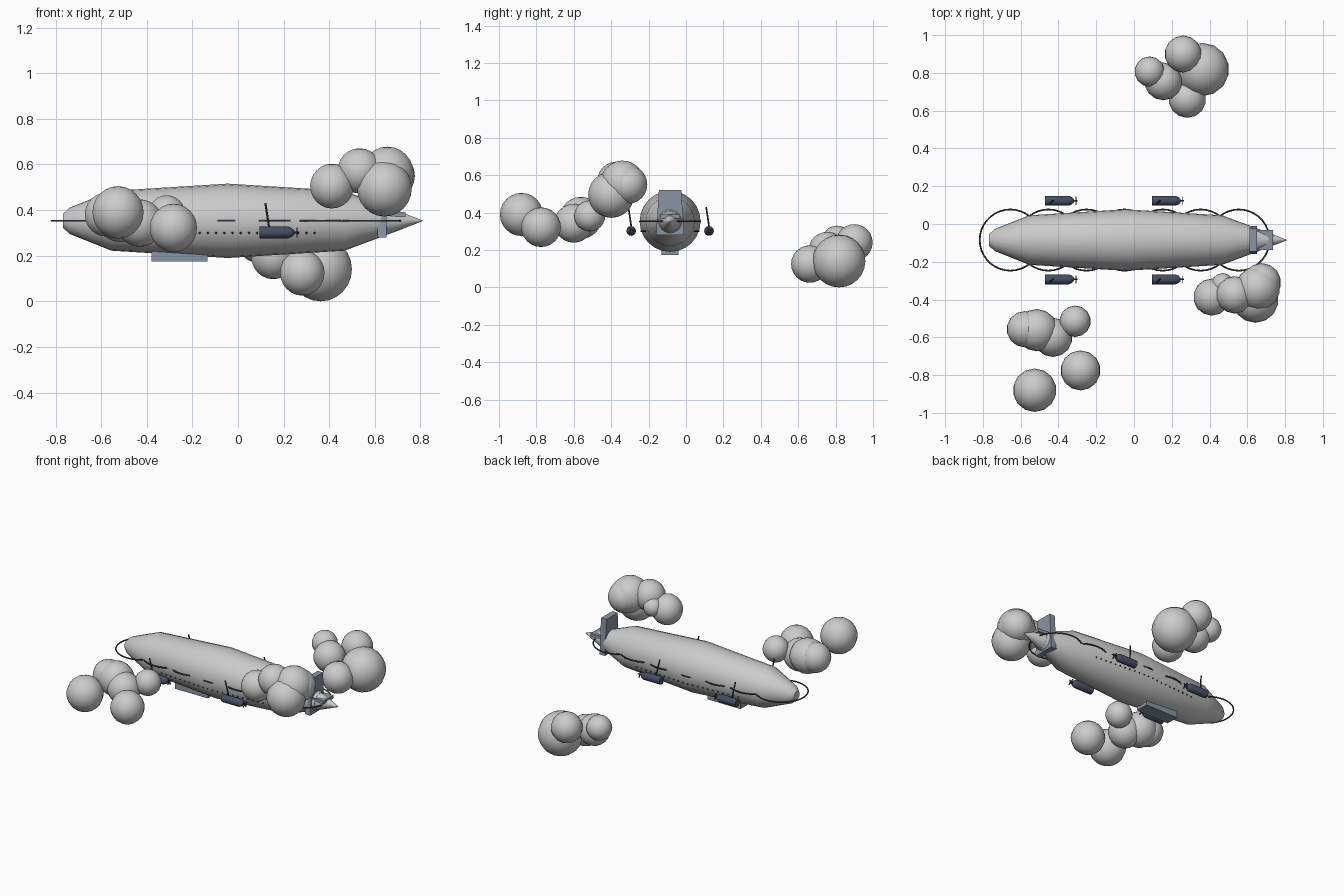
import bpy, math
from mathutils import Vector

if "Cube" in bpy.data.objects:
    bpy.data.objects.remove(bpy.data.objects["Cube"])

CY, CZ = -0.085, 0.353   # hull axis

def material(name, c):
    m = bpy.data.materials.new(name)
    m.diffuse_color = (*c, 1)
    m.use_nodes = True
    m.node_tree.nodes["Principled BSDF"].inputs["Base Color"].default_value = m.diffuse_color
    return m

NAVY = material("navy", (0.06, 0.08, 0.13))
SLATE = material("slate", (0.25, 0.30, 0.37))
DARK = material("dark", (0.05, 0.055, 0.065))

def finish(name, mat=None, smooth=False, angle=40):
    o = bpy.context.object
    o.name = name
    if mat:
        o.data.materials.append(mat)
    if smooth:
        bpy.ops.object.shade_smooth_by_angle(angle=math.radians(angle))
    return o

def lathe_x(name, profile, loc, n, mat=None, angle=40):
    """Revolve (x, radius) points around the x axis."""
    verts, faces = [], []
    for x, r in profile:
        for i in range(n):
            a = 2 * math.pi * i / n
            verts.append((x, r * math.cos(a), r * math.sin(a)))
    for j in range(len(profile) - 1):
        for i in range(n):
            k = (i + 1) % n
            faces.append((j * n + i, (j + 1) * n + i, (j + 1) * n + k, j * n + k))
    faces.append(tuple(range(n)))
    faces.append(tuple(reversed(range((len(profile) - 1) * n, len(profile) * n))))
    me = bpy.data.meshes.new(name)
    me.from_pydata(verts, [], faces)
    o = bpy.data.objects.new(name, me)
    bpy.context.collection.objects.link(o)
    o.location = loc
    bpy.ops.object.select_all(action='DESELECT')
    o.select_set(True)
    bpy.context.view_layer.objects.active = o
    return finish(name, mat, True, angle)

def box(name, loc, size, mat, top=1.0):
    bpy.ops.mesh.primitive_cube_add(size=1, location=loc)
    o = finish(name, mat)
    for v in o.data.vertices:
        k = top if v.co.z > 0 else 1
        v.co = Vector((v.co.x * size[0], v.co.y * size[1] * k, v.co.z * size[2]))
    return o

def rod(name, a, b, r, mat):
    a, b = Vector(a), Vector(b)
    d = b - a
    bpy.ops.mesh.primitive_cylinder_add(vertices=8, radius=r, depth=d.length, location=(a + b) / 2)
    o = finish(name, mat, True)
    o.rotation_euler = d.to_track_quat('Z', 'Y').to_euler()

# Hull and tail cone
lathe_x("hull", [(-0.768, 0.03), (-0.737, 0.058), (-0.555, 0.131), (-0.045, 0.163),
                 (0.467, 0.131), (0.67, 0.055)], (0, CY, CZ), 24)
lathe_x("tail_cone", [(0.64, 0.06), (0.68, 0.052), (0.81, 0.001)], (0, CY, CZ), 16)

# Flat hoops along the hull
for i in range(7):
    bpy.ops.mesh.primitive_torus_add(location=(-0.655 + i * 0.2017, CY, CZ), major_radius=0.162,
                                     minor_radius=0.0045, major_segments=36, minor_segments=6)
    finish(f"hoop_{i}", DARK, True, 80)

# Gondola and tail fins
box("gondola", (-0.256, CY, 0.212), (0.245, 0.09, 0.075), SLATE)
box("upright_fin", (0.632, CY, 0.40), (0.04, 0.15, 0.24), SLATE, top=0.8)
box("tail_plane", (0.685, CY, 0.38), (0.10, 0.105, 0.022), SLATE)

# Portholes on both sides
for s in (-1, 1):
    for i in range(22):
        x = -0.42 + i * 0.036
        r = 0.163 - 0.032 * abs(x + 0.045) / 0.51
        y = CY + s * math.sqrt(r * r - 0.053 ** 2)
        bpy.ops.mesh.primitive_uv_sphere_add(segments=8, ring_count=4, radius=0.005, location=(x, y, 0.30))
        finish(f"porthole_{i}", DARK)

# Engines with struts and propellers
for s in (-1, 1):
    for x in (-0.47, 0.095):
        y, z = CY + s * 0.208, 0.302
        lathe_x("engine", [(0, 0.026), (0.125, 0.026), (0.142, 0.019), (0.152, 0.008)],
                (x, y, z), 12, NAVY)
        rod("strut", (x + 0.025, y - 0.015, 0.43), (x + 0.045, y + 0.004, 0.30), 0.0045, DARK)
        rod("propeller_shaft", (x + 0.145, y, z), (x + 0.17, y, z), 0.004, DARK)
        for a in (0.5, 0.5 + math.pi / 2):
            b = box("propeller_blade", (x + 0.163, y, z), (0.005, 0.007, 0.045), DARK)
            b.rotation_euler.x = a

# Clouds: puffs as x, y, z, radius
clouds = {
    "back_cloud": [(0.362, 0.818, 0.141, 0.141), (0.26, 0.90, 0.24, 0.098), (0.083, 0.807, 0.25, 0.08),
                   (0.155, 0.755, 0.197, 0.1), (0.282, 0.662, 0.125, 0.1)],
    "tail_cloud": [(0.642, -0.40, 0.495, 0.123), (0.675, -0.31, 0.55, 0.103), (0.655, -0.34, 0.56, 0.118),
                   (0.533, -0.375, 0.572, 0.099), (0.412, -0.387, 0.505, 0.098), (0.47, -0.32, 0.53, 0.06)],
    "nose_cloud": [(-0.526, -0.88, 0.39, 0.115), (-0.283, -0.775, 0.322, 0.106), (-0.43, -0.6, 0.343, 0.104),
                   (-0.515, -0.562, 0.372, 0.112), (-0.578, -0.557, 0.38, 0.096), (-0.312, -0.515, 0.382, 0.083)],
}
for name, puffs in clouds.items():
    for i, (x, y, z, r) in enumerate(puffs):
        bpy.ops.mesh.primitive_uv_sphere_add(segments=14, ring_count=12, radius=r, location=(x, y, z))
        finish(f"{name}_puff_{i}", None, True, 60)
